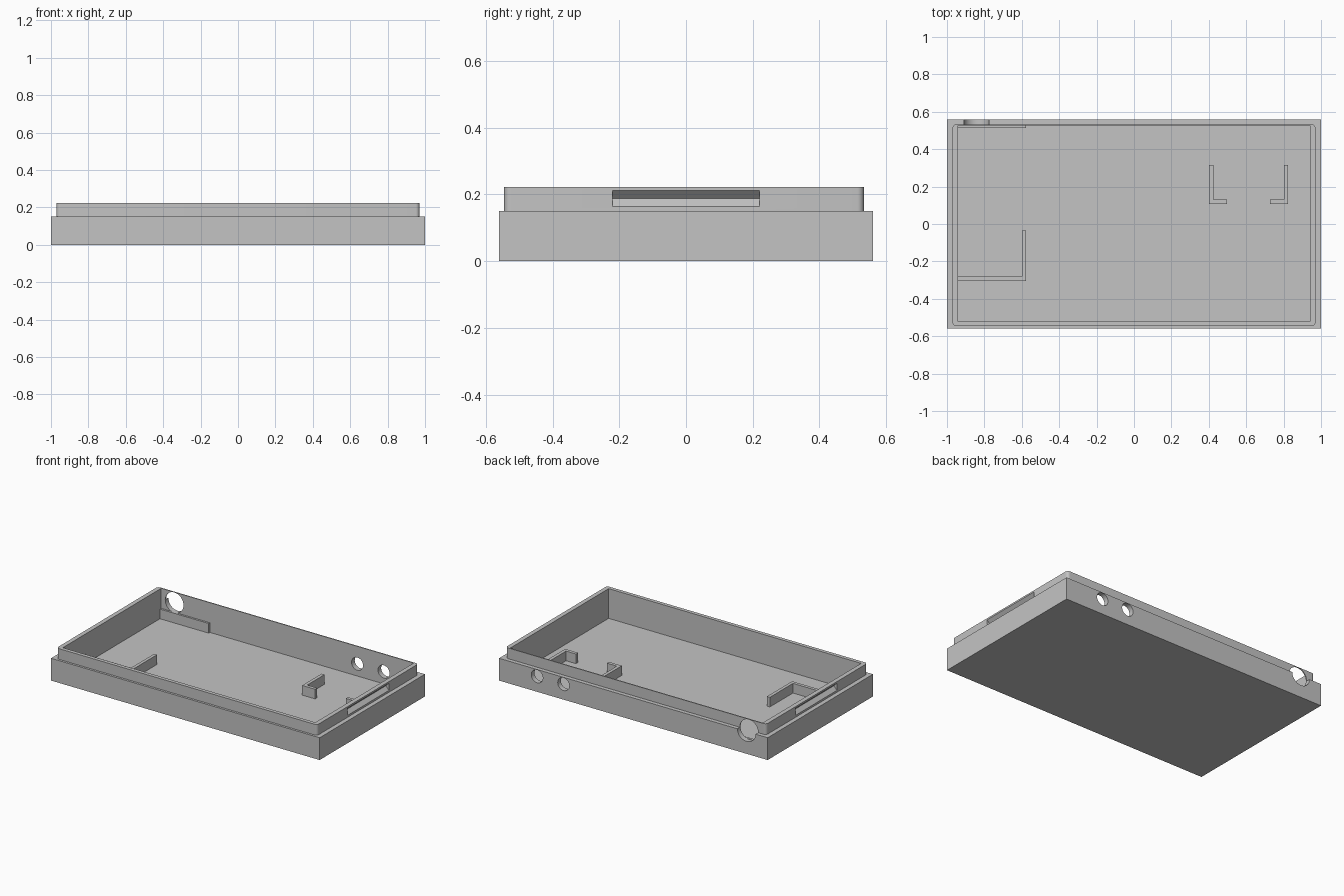
import bpy
import bmesh
import math
from mathutils import Matrix

cube = bpy.data.objects.get("Cube")
if cube:
    bpy.data.objects.remove(cube)

# One plain grey plastic
GREY = (0.55, 0.55, 0.55, 1.0)
plastic = bpy.data.materials.new("grey_plastic")
plastic.use_nodes = True
plastic.diffuse_color = GREY
plastic.node_tree.nodes["Principled BSDF"].inputs["Base Color"].default_value = GREY

FLOOR, LEDGE, RIM = 0.022, 0.15, 0.222
SUPPORT_TOP = 0.087
INNER_X, INNER_FRONT, INNER_BACK = 0.94, -0.52, 0.526


def finish(name, bm):
    bmesh.ops.recalc_face_normals(bm, faces=bm.faces)
    mesh = bpy.data.meshes.new(name)
    bm.to_mesh(mesh)
    bm.free()
    mesh.materials.append(plastic)
    obj = bpy.data.objects.new(name, mesh)
    bpy.context.collection.objects.link(obj)
    return obj


def prism(name, outline, z0, z1):
    """Extrude an x-y outline from z0 up to z1."""
    bm = bmesh.new()
    face = bm.faces.new([bm.verts.new((x, y, z0)) for x, y in outline])
    new = bmesh.ops.extrude_face_region(bm, geom=[face])["geom"]
    top = [v for v in new if isinstance(v, bmesh.types.BMVert)]
    bmesh.ops.translate(bm, verts=top, vec=(0, 0, z1 - z0))
    return finish(name, bm)


def rect(x0, x1, y0, y1):
    return [(x0, y0), (x1, y0), (x1, y1), (x0, y1)]


def rounded_rect(x0, x1, y0, y1, r, steps=6):
    corners = [(x1 - r, y1 - r), (x0 + r, y1 - r), (x0 + r, y0 + r), (x1 - r, y0 + r)]
    points = []
    for i, (cx, cy) in enumerate(corners):
        for s in range(steps + 1):
            a = math.pi / 2 * (i + s / steps)
            points.append((cx + r * math.cos(a), cy + r * math.sin(a)))
    return points


def combine(obj, other, operation):
    mod = obj.modifiers.new(operation.lower(), "BOOLEAN")
    mod.operation = operation
    mod.solver = "EXACT"
    mod.object = other
    bpy.context.view_layer.objects.active = obj
    bpy.ops.object.modifier_apply(modifier=mod.name)
    bpy.data.objects.remove(other)


# Case: outer block with a narrower rounded lip, hollowed from above
case = prism("case_shell", rect(-1, 1, -0.56, 0.56), 0, LEDGE)
lip = prism("lip", rounded_rect(-0.97, 0.97, -0.545, 0.533, 0.02), LEDGE - 0.05, RIM)
combine(case, lip, "UNION")
cavity = prism("cavity", rect(-INNER_X, INNER_X, INNER_FRONT, INNER_BACK), FLOOR, 0.4)
combine(case, cavity, "DIFFERENCE")

# Round ports through the back wall
for x, z, r in [(-0.842, 0.152, 0.068), (0.52, 0.104, 0.043), (0.717, 0.104, 0.043)]:
    bm = bmesh.new()
    place = Matrix.Translation((x, 0.54, z)) @ Matrix.Rotation(math.pi / 2, 4, "X")
    bmesh.ops.create_cone(bm, cap_ends=True, segments=48, radius1=r, radius2=r,
                          depth=0.12, matrix=place)
    combine(case, finish("port", bm), "DIFFERENCE")

# V-shaped snap grooves on both ends of the lip
for side in (-1, 1):
    bm = bmesh.new()
    profile = [(0.946, 0.187), (0.97, 0.163), (0.99, 0.163), (0.99, 0.211), (0.97, 0.211)]
    face = bm.faces.new([bm.verts.new((side * x, -0.22, z)) for x, z in profile])
    new = bmesh.ops.extrude_face_region(bm, geom=[face])["geom"]
    end = [v for v in new if isinstance(v, bmesh.types.BMVert)]
    bmesh.ops.translate(bm, verts=end, vec=(0, 0.44, 0))
    combine(case, finish("groove", bm), "DIFFERENCE")

bpy.ops.object.select_all(action="DESELECT")
case.select_set(True)
bpy.context.view_layer.objects.active = case
bpy.ops.object.shade_smooth_by_angle(angle=math.radians(30))


# Supports standing on the floor
def support(name, outline):
    prism(name, outline, FLOOR - 0.005, SUPPORT_TOP)


def angle_outline(outer_x, tip_x, y0, y1, t=0.022):
    """L shape: upright along y at outer_x, foot along x reaching tip_x."""
    inner_x = outer_x + math.copysign(t, tip_x - outer_x)
    return [(outer_x, y0), (tip_x, y0), (tip_x, y0 + t), (inner_x, y0 + t),
            (inner_x, y1), (outer_x, y1)]


support("back_rib", rect(-0.945, -0.577, 0.513, 0.529))
support("corner_bracket", angle_outline(-0.577, -0.945, -0.304, -0.036))
support("left_bracket_inner", angle_outline(0.402, 0.498, 0.108, 0.316))
support("left_bracket_outer", angle_outline(0.824, 0.728, 0.108, 0.316))
